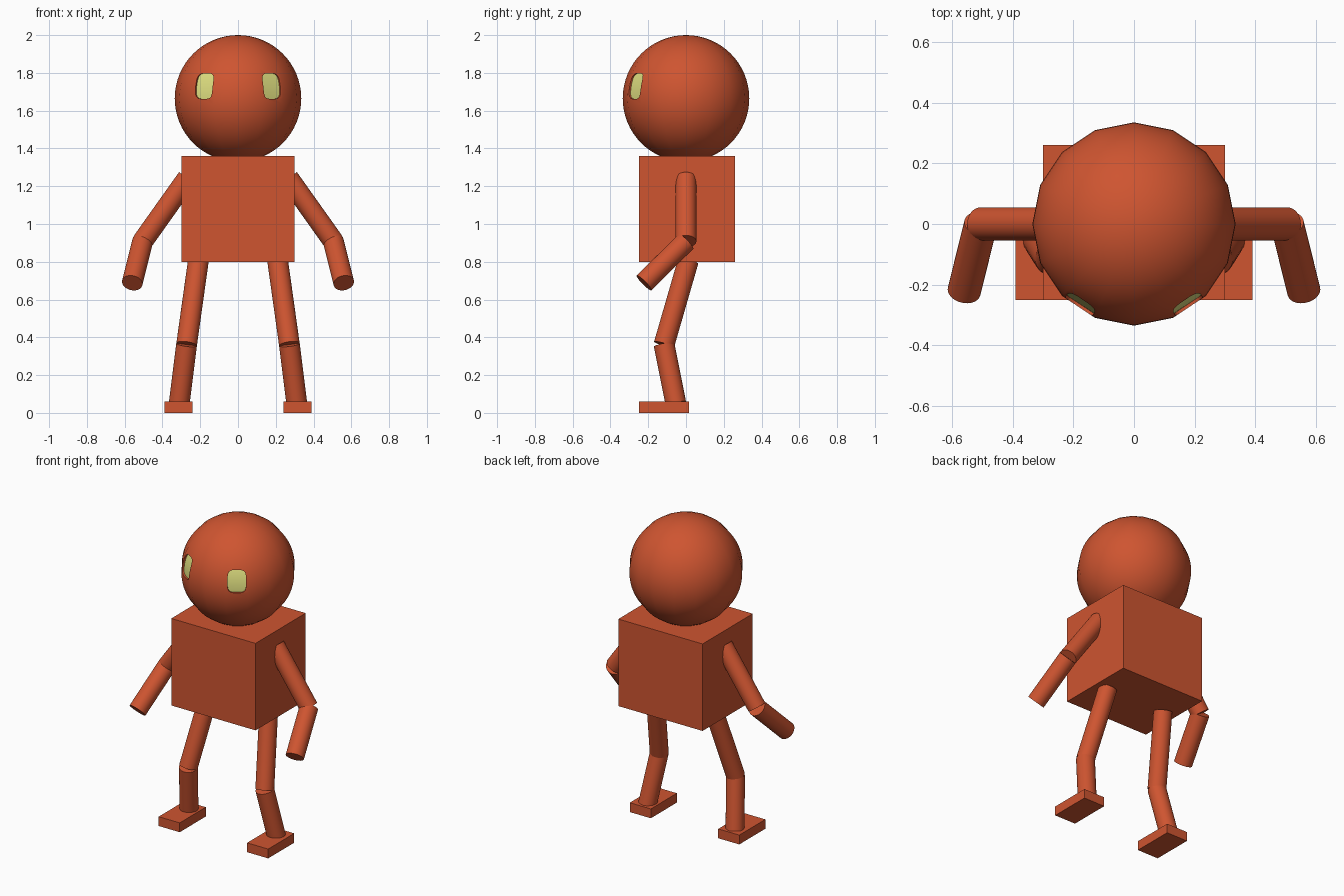
import bpy, bmesh, math
from mathutils import Vector

if "Cube" in bpy.data.objects:
    bpy.data.objects.remove(bpy.data.objects["Cube"])

def material(name, color):
    m = bpy.data.materials.new(name)
    m.diffuse_color = color
    m.use_nodes = True
    m.node_tree.nodes["Principled BSDF"].inputs["Base Color"].default_value = m.diffuse_color
    return m

RED = material("red_paint", (0.62, 0.09, 0.03, 1))
YELLOW = material("yellow_eye", (0.75, 0.75, 0.22, 1))
HEAD_R, HEAD_Z = 0.335, 1.665

def smooth(ob):
    bpy.ops.object.select_all(action='DESELECT')
    ob.select_set(True)
    bpy.context.view_layer.objects.active = ob
    bpy.ops.object.shade_smooth_by_angle(angle=math.radians(35))

def finish(bm, name, mat):
    bmesh.ops.recalc_face_normals(bm, faces=bm.faces)
    me = bpy.data.meshes.new(name)
    bm.to_mesh(me)
    bm.free()
    me.materials.append(mat)
    ob = bpy.data.objects.new(name, me)
    bpy.context.collection.objects.link(ob)
    return ob

def box(name, lo, hi):
    lo, hi = Vector(lo), Vector(hi)
    bm = bmesh.new()
    bmesh.ops.create_cube(bm, size=1)
    bmesh.ops.scale(bm, vec=hi - lo, verts=bm.verts)
    bmesh.ops.translate(bm, vec=(lo + hi) / 2, verts=bm.verts)
    return finish(bm, name, RED)

def rod(name, a, b, r=0.055):
    a, b = Vector(a), Vector(b)
    bm = bmesh.new()
    bmesh.ops.create_cone(bm, cap_ends=True, segments=32, radius1=r, radius2=r,
                          depth=(b - a).length)
    bmesh.ops.rotate(bm, matrix=(b - a).to_track_quat('Z', 'Y').to_matrix(), verts=bm.verts)
    bmesh.ops.translate(bm, vec=(a + b) / 2, verts=bm.verts)
    smooth(finish(bm, name, RED))

def eye_panel(name, side, depth, mat, thickness=0):
    # rounded panel following one facet column of the head
    ang = math.radians(33.75)
    n = Vector((side * math.sin(ang), -math.cos(ang), 0))
    t = Vector((math.cos(ang), side * math.sin(ang), 0))
    bm = bmesh.new()
    prev = None
    for k in range(-6, 7):
        s = math.sin(math.pi / 2 * 0.94 * k / 6)
        w = 0.054 * (1 - s ** 4) ** 0.25
        z = 0.065 + 0.068 * s
        c = n * (math.sqrt(HEAD_R ** 2 - z * z) * math.cos(math.pi / 16) - depth)
        c.z = HEAD_Z + z
        row = [bm.verts.new(c - t * w), bm.verts.new(c + t * w)]
        if prev:
            bm.faces.new((prev[0], prev[1], row[1], row[0]))
        prev = row
    bmesh.ops.recalc_face_normals(bm, faces=bm.faces)
    bm.normal_update()
    if bm.faces[:][0].normal.dot(n) < 0:
        bmesh.ops.reverse_faces(bm, faces=bm.faces)
    if thickness:
        res = bmesh.ops.extrude_face_region(bm, geom=bm.faces[:], use_keep_orig=True)
        moved = [g for g in res["geom"] if isinstance(g, bmesh.types.BMVert)]
        bmesh.ops.translate(bm, vec=n * thickness, verts=moved)
        return finish(bm, name, mat)
    me = bpy.data.meshes.new(name)
    bm.to_mesh(me)
    bm.free()
    me.materials.append(mat)
    ob = bpy.data.objects.new(name, me)
    bpy.context.collection.objects.link(ob)
    return ob

# head: 16-sided ball with shallow eye sockets
bm = bmesh.new()
bmesh.ops.create_uvsphere(bm, u_segments=16, v_segments=32, radius=HEAD_R)
bmesh.ops.translate(bm, vec=(0, 0, HEAD_Z), verts=bm.verts)
head = finish(bm, "head", RED)
for side in (-1, 1):
    cutter = eye_panel("socket_cutter", side, 0.012, RED, 0.06)
    mod = head.modifiers.new("socket", 'BOOLEAN')
    mod.operation, mod.solver, mod.object = 'DIFFERENCE', 'EXACT', cutter
    bpy.context.view_layer.objects.active = head
    bpy.ops.object.modifier_apply(modifier=mod.name)
    bpy.data.objects.remove(cutter)
smooth(head)

# torso
box("torso", (-0.30, -0.25, 0.80), (0.30, 0.26, 1.36))

# eyes, arms, legs and feet on both sides
for s, label in ((1, "right"), (-1, "left")):
    smooth(eye_panel(label + "_eye", s, 0.010, YELLOW))
    elbow = (s * 0.505, 0, 0.908)
    rod(label + "_upper_arm", (s * 0.267, 0, 1.243), elbow)
    rod(label + "_forearm", elbow, (s * 0.56, -0.222, 0.688))
    knee = (s * 0.272, -0.116, 0.362)
    rod(label + "_thigh", (s * 0.21, 0.012, 0.805), knee)
    rod(label + "_shin", knee, (s * 0.311, -0.054, 0.05))
    x = sorted((s * 0.24, s * 0.39))
    box(label + "_foot", (x[0], -0.25, 0), (x[1], 0.015, 0.06))
